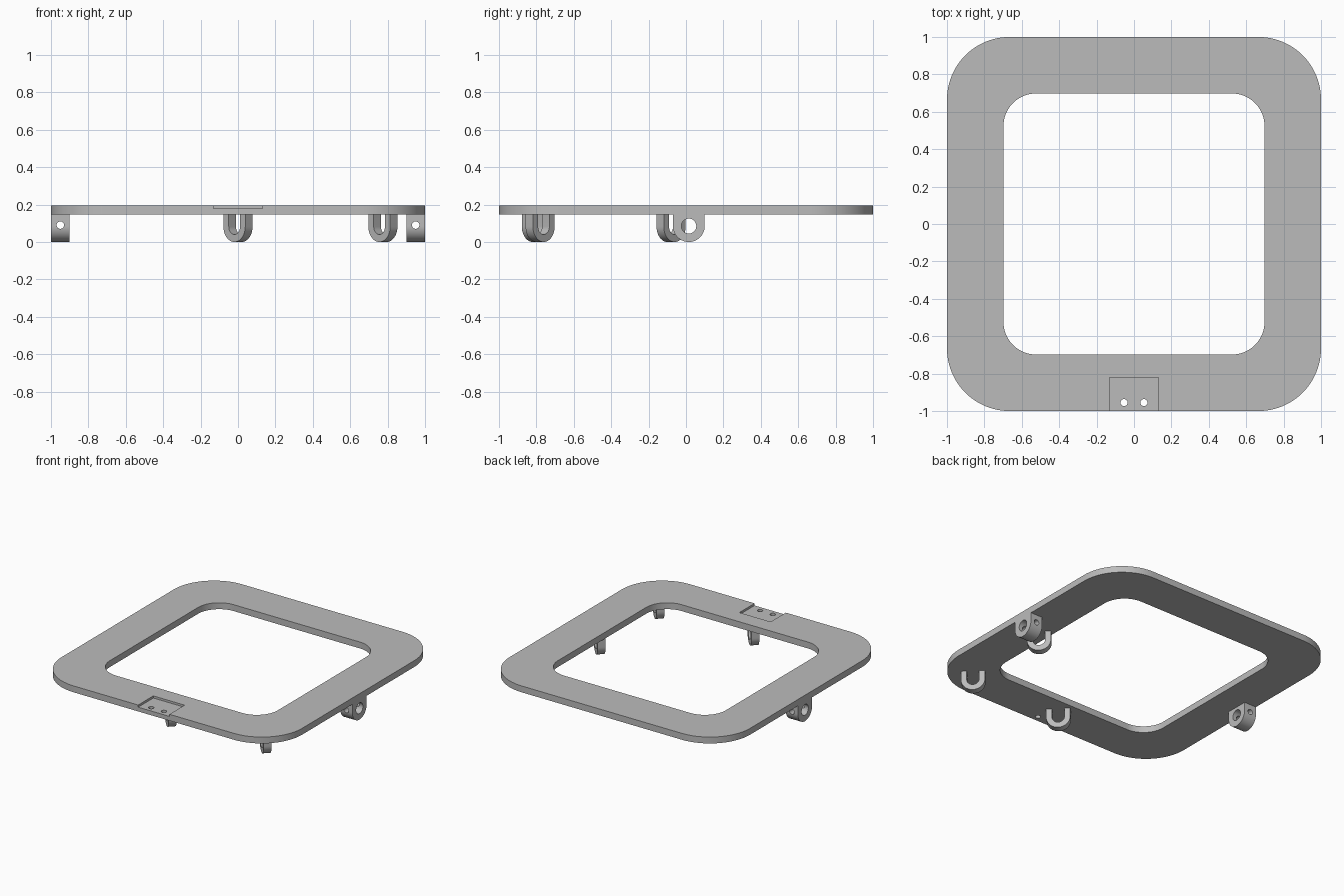
import bpy
import bmesh
from math import pi, cos, sin, radians
from mathutils import Matrix

default = bpy.data.objects.get("Cube")
if default:
    bpy.data.objects.remove(default, do_unlink=True)

grey = bpy.data.materials.new("plain grey")
grey.use_nodes = True
grey.diffuse_color = (0.5, 0.5, 0.5, 1)
grey.node_tree.nodes["Principled BSDF"].inputs["Base Color"].default_value = (0.5, 0.5, 0.5, 1)

TOP, UNDER = 0.195, 0.147          # plate faces
# Local prism axes (u, v, depth) laid onto world (y, z, x) or (x, z, -y)
ALONG_X = Matrix(((0, 0, 1, 0), (1, 0, 0, 0), (0, 1, 0, 0), (0, 0, 0, 1)))
ALONG_Y = Matrix.Rotation(pi / 2, 4, "X")


def arc(cx, cy, r, start, end, steps=24):
    return [(cx + r * cos(radians(start + (end - start) * i / steps)),
             cy + r * sin(radians(start + (end - start) * i / steps)))
            for i in range(steps + 1)]


def circle(r, steps=40):
    return arc(0, 0, r, 0, 360, steps)[:-1]


def rounded_square(half, r):
    c = half - r
    return (arc(c, c, r, 0, 90) + arc(-c, c, r, 90, 180)
            + arc(-c, -c, r, 180, 270) + arc(c, -c, r, 270, 360))


def prism(name, outline, low, high, matrix=Matrix()):
    """Extrude a flat outline from low to high along its own depth axis."""
    bm = bmesh.new()
    face = bm.faces.new([bm.verts.new((u, v, low)) for u, v in outline])
    grown = bmesh.ops.extrude_face_region(bm, geom=[face])["geom"]
    bmesh.ops.translate(bm, vec=(0, 0, high - low),
                        verts=[g for g in grown if isinstance(g, bmesh.types.BMVert)])
    bmesh.ops.recalc_face_normals(bm, faces=bm.faces)
    bm.transform(matrix)
    mesh = bpy.data.meshes.new(name)
    bm.to_mesh(mesh)
    bm.free()
    mesh.materials.append(grey)
    obj = bpy.data.objects.new(name, mesh)
    bpy.context.collection.objects.link(obj)
    return obj


def activate(obj):
    bpy.ops.object.select_all(action="DESELECT")
    obj.select_set(True)
    bpy.context.view_layer.objects.active = obj


def cut(obj, *cutters):
    activate(obj)
    for cutter in cutters:
        cutter.hide_render = True
        mod = obj.modifiers.new("cut", "BOOLEAN")
        mod.operation = "DIFFERENCE"
        mod.solver = "EXACT"
        mod.object = cutter
        bpy.ops.object.modifier_apply(modifier=mod.name)
        bpy.data.objects.remove(cutter, do_unlink=True)


def finish(obj):
    activate(obj)
    bpy.ops.object.shade_smooth_by_angle(angle=radians(30))


# Flat frame with a shallow front recess and two screw holes
frame = prism("frame_plate", rounded_square(1.0, 0.335), UNDER, TOP)
opening = prism("opening_cutter", rounded_square(0.698, 0.175), 0, 0.4)
recess = prism("recess_cutter", [(-0.13, -1.1), (0.13, -1.1), (0.13, -0.82), (-0.13, -0.82)],
               TOP - 0.016, 0.3)
screws = [prism("screw_cutter", circle(0.019, 24), 0, 0.4,
                Matrix.Translation((x, -0.955, 0))) for x in (-0.053, 0.053)]
cut(frame, opening, recess, *screws)
finish(frame)

# Side pivot lugs, bored crosswise and with a small pin hole front to back
R = 0.085
lug_outline = [(R, UNDER - R)] + [(-R, UNDER - R)] + arc(0, 0, R, 180, 360, 36)
for name, x in (("left_pivot_lug", 0.95), ("right_pivot_lug", -0.95)):
    centre = Matrix.Translation((x, 0.015, R))
    lug = prism(name, lug_outline, -0.05, 0.05, centre @ ALONG_X)
    bore = prism("bore_cutter", circle(0.04), -0.2, 0.2, centre @ ALONG_X)
    pin = prism("pin_cutter", circle(0.02, 24), -0.2, 0.2,
                Matrix.Translation((x, 0, 0.09)) @ ALONG_Y)
    cut(lug, bore, pin)
    finish(lug)

# U-shaped hanging loops, turned diagonally under the frame
W, INNER = 0.0825, 0.0425
loop_outline = ([(-W, UNDER - W)] + arc(0, 0, W, 180, 360) + [(W, UNDER - W)]
                + [(INNER, UNDER - W)] + arc(0, 0, INNER, 360, 180) + [(-INNER, UNDER - W)])
for name, x, y in (("front_loop", 0, -0.8), ("corner_loop", 0.775, -0.78),
                   ("side_loop", 0.775, -0.08)):
    place = Matrix.Translation((x, y, W)) @ Matrix.Rotation(pi / 4, 4, "Z") @ ALONG_X
    finish(prism(name, loop_outline, -0.0275, 0.0275, place))
